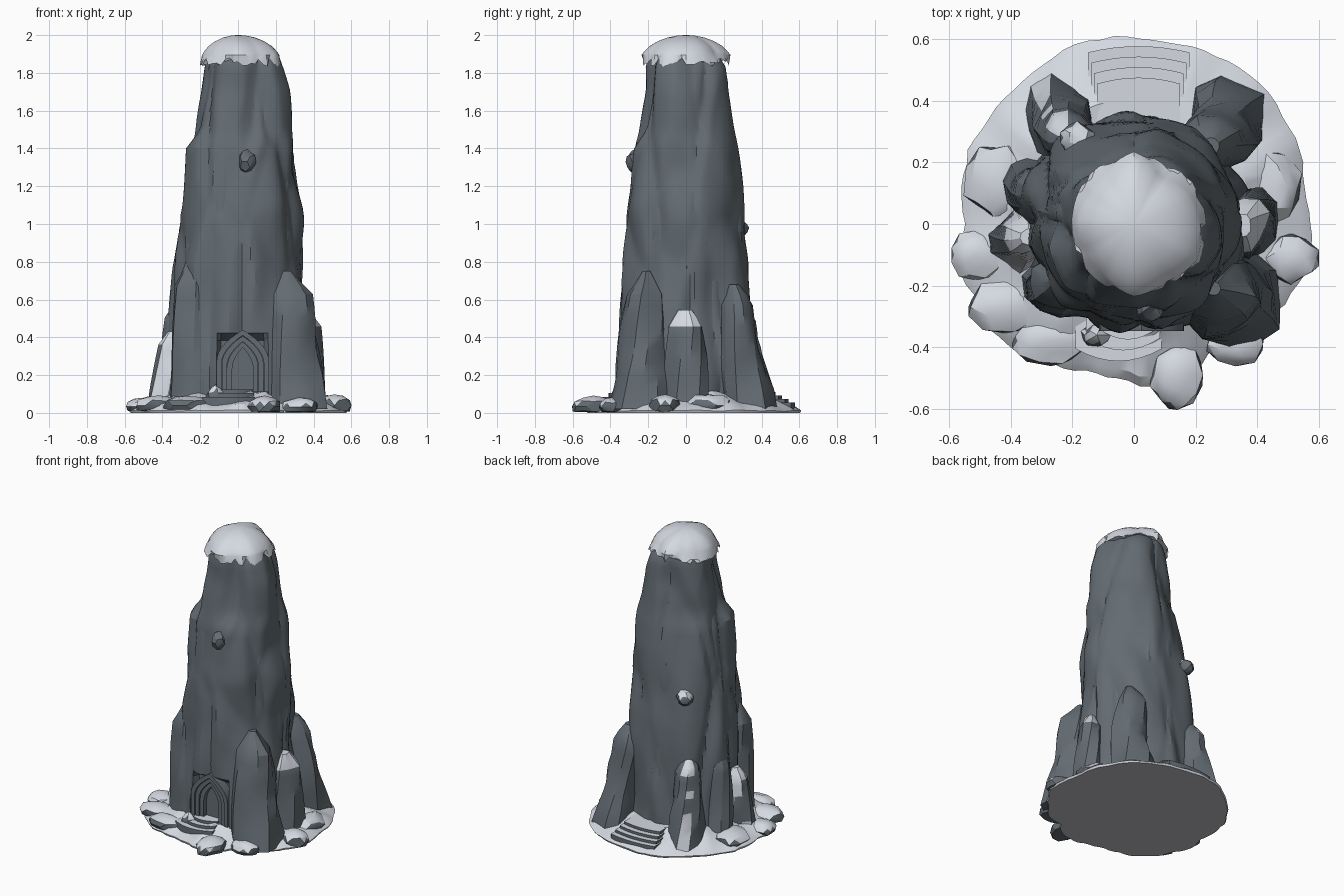
import bpy, bmesh, math, random
from mathutils import Vector, noise

if "Cube" in bpy.data.objects:
    bpy.data.objects.remove(bpy.data.objects["Cube"], do_unlink=True)
random.seed(7)
parts = []


def material(name, rgb):
    m = bpy.data.materials.new(name)
    m.use_nodes = True
    m.diffuse_color = (*rgb, 1)
    bsdf = m.node_tree.nodes["Principled BSDF"]
    bsdf.inputs["Base Color"].default_value = (*rgb, 1)
    bsdf.inputs["Roughness"].default_value = 0.9
    return m


MATS = [material("slate rock", (0.125, 0.15, 0.17)),
        material("snow", (0.66, 0.69, 0.75)),
        material("ground underside", (0.52, 0.52, 0.56))]

# Colour rules by face direction
rock = lambda f: 0
snow = lambda f: 1
dusted = lambda f: 1 if f.normal.z > 0.45 else 0
frosted = lambda f: 1 if f.normal.z > 0.3 else 0
streaked = lambda f: 1 if f.normal.dot(Vector((-0.5, 0.6, 0.62))) > 0.87 else 0
flanked = lambda f: 1 if f.normal.z > 0.27 or abs(f.normal.y) > 0.75 else 0
ground = lambda f: 2 if f.normal.z < -0.7 else 1


def finish(name, bm, rule):
    bmesh.ops.recalc_face_normals(bm, faces=bm.faces)
    bm.normal_update()
    for f in bm.faces:
        f.material_index = rule(f)
    me = bpy.data.meshes.new(name)
    bm.to_mesh(me)
    bm.free()
    ob = bpy.data.objects.new(name, me)
    for m in MATS:
        me.materials.append(m)
    bpy.context.collection.objects.link(ob)
    parts.append(ob)


def loft(name, rings, rule=rock, closed=True):
    """Skin a list of point rings; closed rings also get end caps."""
    bm = bmesh.new()
    vs = [[bm.verts.new(p) for p in ring] for ring in rings]
    n = len(rings[0])
    for a, b in zip(vs, vs[1:]):
        for i in range(n if closed else n - 1):
            j = (i + 1) % n
            bm.faces.new((a[i], a[j], b[j], b[i]))
    if closed:
        bm.faces.new(vs[0])
        bm.faces.new(vs[-1])
    finish(name, bm, rule)


def crag(p, amp):
    """Tall plates split by vertical grooves."""
    dist, _ = noise.voronoi(Vector((p.x * 4, p.y * 4, p.z * 0.9)))
    swell = noise.noise(Vector((p.x * 6, p.y * 6, p.z * 2.5)))
    return amp * (min(dist[1] - dist[0], 0.35) / 0.35 - 0.75 + 0.7 * swell)


# Tower radius: height, then reach towards +x, -x, +y, -y
PROFILE = [(0, .38, .38, .38, .35), (.5, .36, .36, .36, .345), (.8, .355, .345, .35, .335),
           (1.1, .34, .3, .325, .32), (1.4, .305, .285, .275, .3), (1.5, .28, .225, .25, .25),
           (1.7, .275, .2, .21, .215), (1.85, .22, .19, .215, .215), (1.91, .17, .16, .18, .18)]


def reach(z, a):
    for lo, hi in zip(PROFILE, PROFILE[1:]):
        if z <= hi[0]:
            break
    t = min(1, (z - lo[0]) / (hi[0] - lo[0]))
    px, nx, py, ny = (u + (v - u) * t for u, v in zip(lo[1:], hi[1:]))
    c, s = math.cos(a), math.sin(a)
    return c * c * (px if c > 0 else nx) + s * s * (py if s > 0 else ny)


def polar(r, a, z):
    return Vector((r * math.cos(a), r * math.sin(a), z))


def circle(n):
    return [math.tau * i / n for i in range(n)]


# Tower core, flattened behind the doorway
DOOR_X = 0.025
rings = []
for k in range(49):
    z = 0.03 + 1.88 * k / 48
    ring = []
    for a in circle(96):
        p = polar(reach(z, a), a, z)
        p = polar(reach(z, a) + crag(p, 0.035), a, z)
        if abs(p.x - DOOR_X) < 0.13 and p.y < 0 and z < 0.41:
            p.y = max(p.y, -0.285)
        ring.append(p)
    rings.append(ring)
loft("tower_core", rings)


def pillar(name, path, width, rule=rock, blunt=0.3, taper=0.5):
    """Faceted craggy column along a path function t -> centre."""
    rings = []
    for k in range(13):
        t = k / 12
        r = width * (1 - taper * t) * (1 if t < 0.85 else 1 - (1 - blunt) * (t - 0.85) / 0.15)
        c = path(t)
        ring = []
        for a in circle(11):
            p = c + polar(r, a + 0.5 * t, 0)
            ring.append(p + polar(crag(p, min(0.03, r * 0.4)), a + 0.5 * t, 0))
        rings.append(ring)
    loft(name, rings, rule)


# Slabs of rock hugging the tower, in two tiers
def slab_path(a, lean, z0, z1, w):
    def path(t):
        z = z0 + (z1 - z0) * t
        b = a + lean * t
        sink = 0.9 * w + 0.07 * abs(2 * t - 1) ** 6
        return polar(reach(z, b) - sink, b, z)
    return path


for tier, (count, lows, highs) in enumerate([(11, (.05, .3), (.9, 1.45)), (9, (.6, .9), (1.6, 1.82))]):
    for i in range(count):
        a = math.tau * (i + random.uniform(-0.25, 0.25)) / count + tier * 0.3
        z0, z1 = random.uniform(*lows), random.uniform(*highs)
        if abs(math.sin(a / 2 + math.pi / 4)) < 0.28:
            z0 = max(z0, 0.46)
        w = random.uniform(0.08, 0.12) - 0.015 * tier
        pillar(f"rock_slab_{tier}_{i}", slab_path(a, random.uniform(-0.25, 0.25), z0, z1, w),
               w, taper=0.35)

# Buttresses around the foot: foot xy, top xy, width, height, taper, blunt, colour rule
BUTTRESSES = [
    ("front_left_buttress", (.33, -.25), (.26, -.21), .165, .75, .4, .3, rock),
    ("front_right_buttress", (-.24, -.2), (-.25, -.18), .13, .8, .25, .3, rock),
    ("left_buttress", (.375, 0), (.35, 0), .115, .545, .2, .5, frosted),
    ("back_left_buttress", (.305, .345), (.25, .25), .135, .68, .3, .3, rock),
    ("back_right_buttress", (-.245, .345), (-.21, .27), .135, .58, .4, .3, streaked),
    ("right_buttress", (-.37, -.06), (-.34, -.04), .115, .43, .4, .5, flanked),
    ("right_back_buttress", (-.33, .12), (-.3, .1), .1, .6, .4, .3, rock)]
for name, foot, top, w, h, taper, blunt, rule in BUTTRESSES:
    lo, hi = Vector((*foot, 0.02)), Vector((*top, h))
    pillar(name, lambda t: lo.lerp(hi, t), w, rule, blunt, taper)

# Snow cap with a ragged lower edge and one long drip
CAP = [.215, .205, .185, .235, .19, .18, .19, .18, .195, .235, .215, .235]


def wheel(values, a):
    u = (a % math.tau) / math.tau * len(values)
    i = int(u)
    return values[i % len(values)] * (1 - u + i) + values[(i + 1) % len(values)] * (u - i)


hem = []
for a in circle(60):
    drip = 0.1 * max(0, 1 - abs(a - math.tau + 0.5) / 0.25)
    z = 1.865 + random.uniform(-0.03, 0.015) - drip
    hem.append(polar(max(0.95 * wheel(CAP, a), reach(z, a) + 0.012), a, z))
rings = [hem]
for s, z in [(1, 1.895), (.95, 1.912), (.82, 1.942), (.64, 1.967), (.42, 1.987), (.2, 1.997), (.04, 2)]:
    rings.append([polar(s * wheel(CAP, a), a, z) for a in circle(60)])
loft("snow_cap", rings, snow)

# Snowy ground with an irregular rim
RIM = [.57, .57, .59, .6, .61, .61, .61, .605, .61, .61, .6, .59, .58, .59, .57,
       .55, .59, .57, .58, .57, .53, .5, .51, .53, .53, .49, .54, .54, .56, .59]
rims = [wheel(RIM, a) + random.uniform(-0.008, 0.004) for a in circle(90)]
rings = []
for s, z in [(.99, 0), (1, .012), (.94, .036), (.8, .068), (.66, .1), (.4, .11)]:
    ring = []
    for a, r in zip(circle(90), rims):
        p = polar(s * r, a, z)
        bump = 0.5 * z * noise.noise(p * 9)
        ring.append(p + Vector((0, 0, bump)))
    rings.append(ring)
loft("snowy_ground", rings, ground)


# Loose boulders and ledges with snow on top
def boulder(name, at, size, rule):
    bm = bmesh.new()
    bmesh.ops.create_icosphere(bm, subdivisions=2, radius=1)
    for v in bm.verts:
        d = v.co * (1 + 0.25 * noise.noise(v.co * 1.7 + Vector(at) * 20))
        v.co = Vector(at) + Vector([d[i] * size[i] for i in range(3)])
        v.co.z = max(v.co.z, 0.006)
    finish(name, bm, rule)


BOULDERS = [((.14, -.49, .035), (.09, .115, .055)), ((.51, -.11, .04), (.09, .08, .06)),
            ((-.51, -.1, .035), (.09, .08, .045)), ((-.42, -.27, .04), (.12, .09, .05)),
            ((-.27, -.38, .04), (.13, .08, .05)), ((-.12, -.36, .08), (.05, .04, .06)),
            ((.33, -.39, .03), (.1, .07, .05)), ((.45, .12, .04), (.09, .13, .06)),
            ((-.44, .14, .04), (.1, .13, .06)), ((-.185, .28, .98), (.055, .05, .05))]
for i, (at, size) in enumerate(BOULDERS):
    boulder(f"snowy_boulder_{i}", at, size, dusted)
boulder("rock_knob", (.05, -.27, 1.33), (.05, .05, .06), rock)


# Curved steps at the front and back
def step(name, cx, half, inner, edge, bow, top):
    us = [i / 4 - 1 for i in range(9)]
    outline = [(cx + half * u, edge - bow * u * u) for u in us]
    outline += [(cx + half, inner), (cx - half, inner)]
    loft(name, [[Vector((x, y, z)) for x, y in outline] for z in (0.01, top)], dusted)


for i in range(3):
    step(f"front_step_{i}", -0.02 - .015 * i, .1 + .02 * i, -.28, -.375 - .035 * i, -.04, .125 - .02 * i)
for i in range(4):
    step(f"back_step_{i}", 0.015, .135 + .01 * i, .33, .475 + .034 * i, .02, .11 - .018 * i)


# Pointed doorway: nested frames and a recessed door
def arch(w, h, y, sill=0.11):
    spring = sill + 0.5 * (h - sill)
    half = [(w, sill)] + [(w * (1 - t * t), spring + (h - spring) * t)
                          for t in (i / 7 for i in range(8))]
    pts = [(-x, z) for x, z in half] + [(x, z) for x, z in reversed(half[:-1])]
    return [Vector((DOOR_X + x, y, z)) for x, z in pts]


for i, front in enumerate((-.348, -.338, -.328)):
    w, h = .138 - .028 * i, .44 - .032 * i
    loft(f"door_frame_{i}", [arch(w, h, -.27), arch(w, h, front), arch(w - .026, h - .03, front),
                             arch(w - .026, h - .03, -.27)], closed=False)
panel = arch(.062, .35, -.295)
loft("door_panel", [panel, [Vector((DOOR_X, p.y, p.z)) for p in panel]], closed=False)

# Smooth shading with crisp rock edges
bpy.ops.object.select_all(action="DESELECT")
for ob in parts:
    ob.select_set(True)
bpy.context.view_layer.objects.active = parts[0]
bpy.ops.object.shade_smooth_by_angle(angle=math.radians(28))
